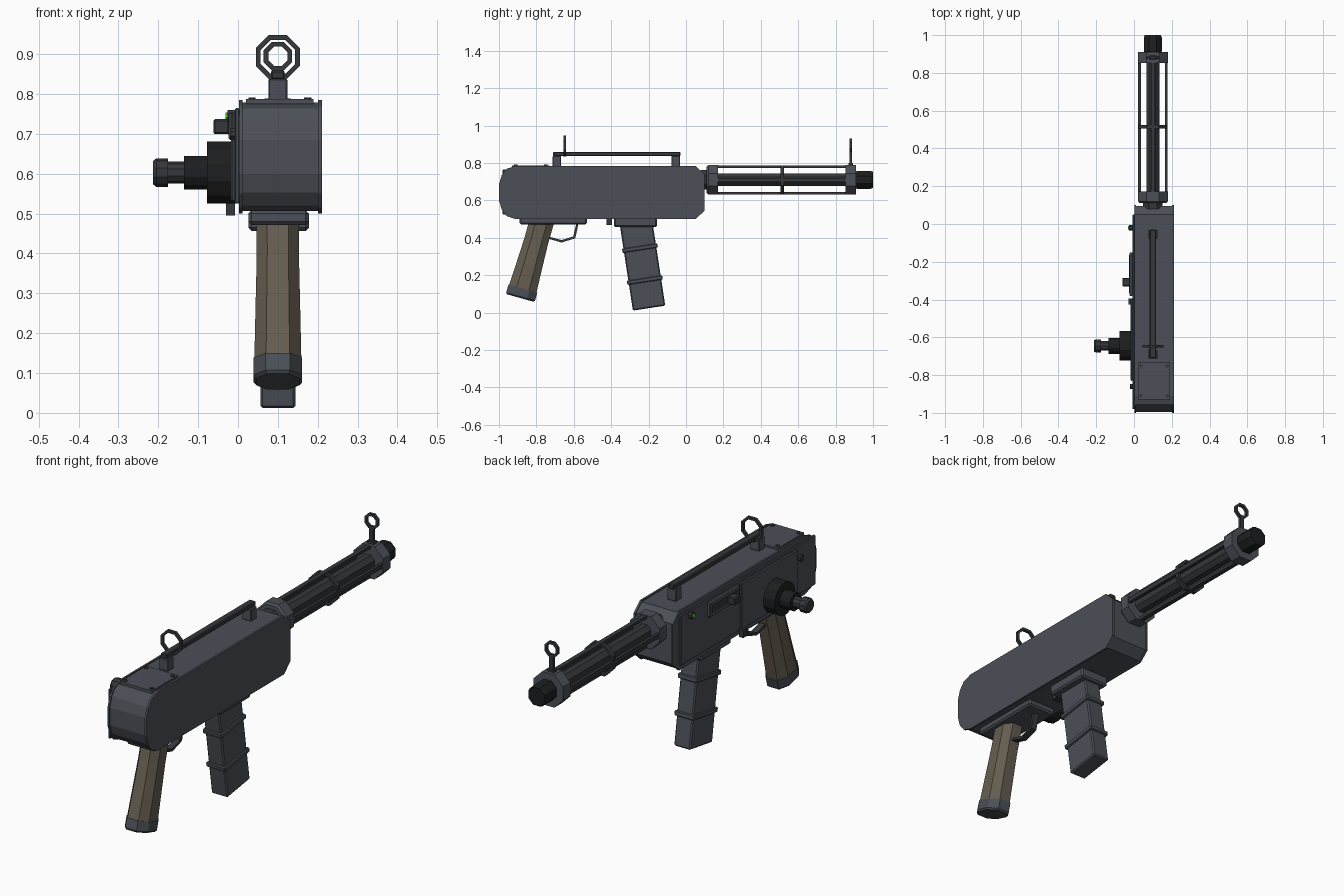
import bpy, bmesh
from math import pi, cos, sin
from mathutils import Vector, Matrix

if "Cube" in bpy.data.objects:
    bpy.data.objects.remove(bpy.data.objects["Cube"])

CX, BZ = 0.1, 0.71          # centre line of body, barrel height


def material(name, r, g, b):
    m = bpy.data.materials.new(name)
    m.diffuse_color = (r, g, b, 1)
    m.use_nodes = True
    m.node_tree.nodes["Principled BSDF"].inputs["Base Color"].default_value = m.diffuse_color
    return m


STEEL = material("steel", 0.07, 0.08, 0.095)
DARK = material("dark_steel", 0.035, 0.038, 0.043)
BLACK = material("black", 0.012, 0.013, 0.014)
TAN = material("grip_tan", 0.13, 0.11, 0.08)
GREEN = material("green_light", 0.1, 0.8, 0.03)


def finish(name, bm, mat, bevel=0):
    bmesh.ops.recalc_face_normals(bm, faces=bm.faces)
    me = bpy.data.meshes.new(name)
    bm.to_mesh(me)
    bm.free()
    me.materials.append(mat)
    ob = bpy.data.objects.new(name, me)
    bpy.context.collection.objects.link(ob)
    if bevel:
        mod = ob.modifiers.new("bevel", 'BEVEL')
        mod.width, mod.segments = bevel, 1
    return ob


def loft(name, loops, mat, bevel=0, closed=False):
    """Skin a series of equal-length point loops; cap the ends unless closed."""
    bm = bmesh.new()
    rings = [[bm.verts.new(p) for p in lp] for lp in loops]
    pairs = list(zip(rings, rings[1:])) + ([(rings[-1], rings[0])] if closed else [])
    for a, b in pairs:
        for i in range(len(a)):
            j = (i + 1) % len(a)
            bm.faces.new((a[i], a[j], b[j], b[i]))
    if not closed:
        bm.faces.new(rings[0])
        bm.faces.new(rings[-1])
    return finish(name, bm, mat, bevel)


def box(name, x, y, z, mat=STEEL, bevel=0):
    loops = [[(a, y[0], z[0]), (a, y[1], z[0]), (a, y[1], z[1]), (a, y[0], z[1])] for a in x]
    return loft(name, loops, mat, bevel)


def slab(name, profile, x0, x1, mat=STEEL, bevel=0):
    return loft(name, [[(x, y, z) for y, z in profile] for x in (x0, x1)], mat, bevel)


def ngon(axis, at, c, r, n=8):
    """n-gon around c, flat sides facing the axes; r = distance to the flats."""
    r /= cos(pi / n)
    pts = [(c[0] + r * cos((2 * i + 1) * pi / n), c[1] + r * sin((2 * i + 1) * pi / n)) for i in range(n)]
    return [{'x': (at, u, v), 'y': (u, at, v), 'z': (u, v, at)}[axis] for u, v in pts]


def lathe(name, axis, c, steps, mat, n=8):
    return loft(name, [ngon(axis, a, c, r, n) for a, r in steps], mat)


def tube(name, y0, y1, c, ro, ri, mat):
    loops = [ngon('y', y, c, r) for y, r in ((y0, ri), (y0, ro), (y1, ro), (y1, ri))]
    return loft(name, loops, mat, closed=True)


# receiver: core between two flange plates
def body_profile(d):
    return [(-0.91, 0.5 + d), (-0.957 + d * .5, 0.515 + d), (-0.985 + d, 0.55 + d * .5), (-1 + d, 0.60),
            (-1 + d, 0.685), (-0.985 + d, 0.735 - d * .5), (-0.957 + d * .5, 0.77 - d), (-0.91, 0.785 - d),
            (0.05, 0.785 - d), (0.10 - d, 0.74), (0.10 - d, 0.545), (0.05, 0.5 + d)]


slab("receiver_core", body_profile(0.006), 0.008, 0.203)
slab("right_side_plate", body_profile(0), 0.201, 0.211)
slab("left_side_plate", body_profile(0), 0.002, 0.011)
box("left_cover_plate", (-0.008, 0.004), (-0.98, 0.05), (0.525, 0.765), STEEL, 0.003)
box("rear_left_panel", (-0.018, -0.006), (-0.83, -0.40), (0.53, 0.755), STEEL, 0.004)
box("top_rear_cover", (0.02, 0.19), (-0.93, -0.73), (0.775, 0.788))
for i, (x, y) in enumerate([(0.035, -0.91), (0.175, -0.91), (0.035, -0.75), (0.175, -0.75)]):
    lathe(f"cover_screw_{i}", 'z', (x, y), ((0.785, 0.009), (0.792, 0.009)), DARK)

# left-side controls
lathe("drum_knob", 'x', (-0.645, 0.603),
      ((-0.006, 0.078), (-0.078, 0.078), (-0.078, 0.042), (-0.135, 0.042)), BLACK, 12)
lathe("knob_handle", 'x', (-0.645, 0.603),
      ((-0.13, 0.026), (-0.176, 0.026), (-0.176, 0.034), (-0.205, 0.034), (-0.213, 0.028)), DARK, 10)
box("bolt_slot_frame", (-0.024, -0.006), (-0.38, -0.15), (0.685, 0.755), STEEL, 0.004)
box("bolt_slot", (-0.026, -0.02), (-0.365, -0.165), (0.702, 0.738), DARK)
box("bolt_handle", (-0.062, -0.02), (-0.33, -0.285), (0.70, 0.737), DARK, 0.004)
lathe("light_bezel", 'x', (-0.02, 0.745), ((-0.005, 0.015), (-0.026, 0.015)), DARK)
lathe("status_light", 'x', (-0.02, 0.745), ((-0.02, 0.009), (-0.031, 0.009)), GREEN)
lathe("rear_button", 'x', (-0.86, 0.70), ((-0.005, 0.014), (-0.02, 0.014)), DARK)
box("magazine_catch", (-0.03, -0.008), (-0.425, -0.395), (0.495, 0.535), DARK)
box("catch_stub", (0.07, 0.13), (-0.425, -0.395), (0.468, 0.51), DARK)

# carry rail on the top
box("top_rail", (0.083, 0.117), (-0.71, -0.03), (0.837, 0.86), DARK, 0.004)
for n, y in (("rear", -0.69), ("front", -0.055)):
    box(f"{n}_rail_post", (0.076, 0.124), (y - 0.023, y + 0.023), (0.78, 0.838), STEEL, 0.003)

# ring sights
tube("rear_sight_ring", -0.655, -0.641, (CX, 0.893), 0.055, 0.043, DARK)
box("rear_sight_foot", (0.08, 0.12), (-0.658, -0.638), (0.835, 0.852), DARK)
tube("front_sight_ring", 0.874, 0.888, (CX, 0.895), 0.036, 0.024, DARK)
box("front_sight_stem", (0.09, 0.11), (0.874, 0.888), (0.78, 0.864), DARK)
box("front_sight_base", (0.082, 0.118), (0.868, 0.894), (0.78, 0.80), DARK)

# barrel and its cage
lathe("barrel", 'y', (CX, BZ), ((0.05, 0.034), (0.95, 0.034)), DARK)
lathe("barrel_collar", 'y', (CX, BZ), ((0.08, 0.052), (0.12, 0.052)), DARK)
lathe("muzzle", 'y', (CX, BZ), ((0.90, 0.04), (0.915, 0.048), (0.985, 0.048), (1.0, 0.043)), BLACK)
lathe("cage_rear_ring", 'y', (CX, BZ), ((0.11, 0.07), (0.12, 0.079), (0.172, 0.079)), STEEL)
lathe("cage_front_ring", 'y', (CX, BZ), ((0.852, 0.079), (0.91, 0.079)), STEEL)
tube("cage_middle_ring", 0.505, 0.525, (CX, BZ), 0.076, 0.064, DARK)
for n, dx, dz in (("top", 0, 1), ("bottom", 0, -1), ("left", -1, 0), ("right", 1, 0)):
    x, z = CX + dx * 0.071, BZ + dz * 0.071
    hx, hz = (0.011, 0.007) if dz else (0.007, 0.011)
    box(f"cage_bar_{n}", (x - hx, x + hx), (0.16, 0.86), (z - hz, z + hz), DARK)

# pistol grip: octagonal sections along a slanted axis
A = Vector((0, -0.27, -0.963)).normalized()
S = Vector((0, 0.963, -0.27)).normalized()
TOP = Vector((CX, -0.768, 0.50))


def grip_loop(t, hx, hy):
    r = [(1, .45), (.5, 1), (-.5, 1), (-1, .45), (-1, -.45), (-.5, -1), (.5, -1), (1, -.45)]
    return [TOP + A * t + Vector((hx * a, 0, 0)) + S * (hy * b) for a, b in r]


loft("grip", [grip_loop(*p) for p in ((0, .054, .066), (.12, .053, .065), (.25, .056, .07), (.39, .059, .076))], TAN)
loft("grip_cap", [grip_loop(*p) for p in ((.385, .061, .08), (.43, .061, .08), (.438, .054, .074))], STEEL)
box("grip_base", (0.026, 0.178), (-0.89, -0.53), (0.472, 0.508), STEEL, 0.008)

# trigger guard: thin strip bent along a path
path = [(-0.735, 0.395), (-0.665, 0.375), (-0.592, 0.398), (-0.575, 0.475)]
inner = [(-0.735, 0.407), (-0.665, 0.388), (-0.603, 0.407), (-0.587, 0.475)]
slab("trigger_guard", path + inner[::-1], 0.085, 0.115, DARK)

# magazine, well and bands
box("magazine_well", (0.026, 0.178), (-0.385, -0.155), (0.457, 0.508), STEEL, 0.008)


def mag_section(name, t0, t1, grow, bevel):
    d = Vector((0, 0.151, -0.9885))
    s = Vector((0, 0.9885, 0.151))
    top = Vector((CX, -0.267, 0.48))
    hx, hy = 0.044 + grow, 0.0875 + grow
    loops = [[top + d * t + Vector((a * hx, 0, 0)) + s * (b * hy)
              for a, b in ((1, 1), (-1, 1), (-1, -1), (1, -1))] for t in (t0, t1)]
    return loft(name, loops, STEEL, bevel)


mag_section("magazine", 0, 0.461, 0, 0.006)
mag_section("magazine_upper_band", 0.125, 0.148, 0.008, 0.004)
mag_section("magazine_lower_band", 0.298, 0.321, 0.008, 0.004)
